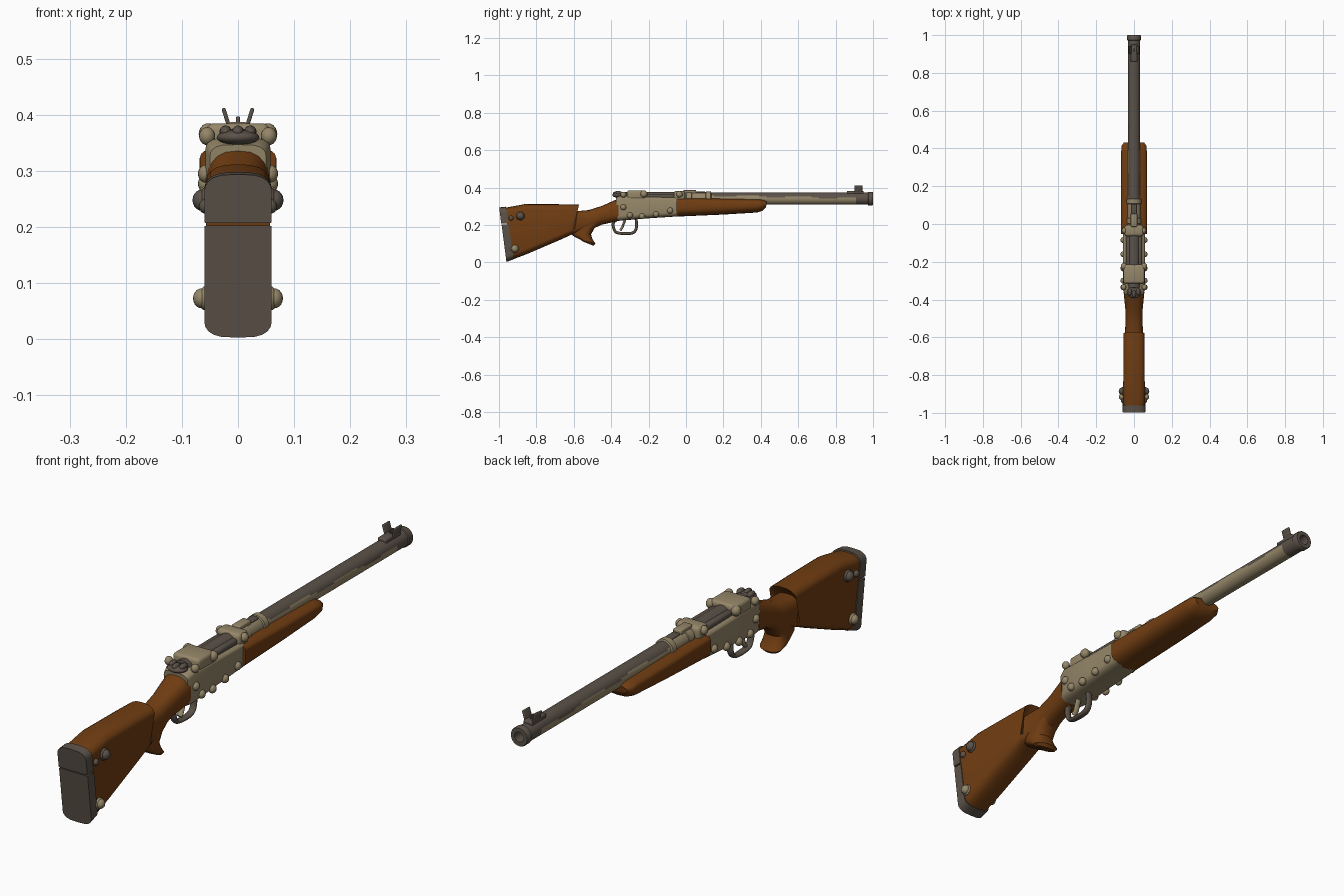
import bpy, bmesh, math
from mathutils import Matrix, Vector

if "Cube" in bpy.data.objects:
    bpy.data.objects.remove(bpy.data.objects["Cube"])


def material(name, rgb):
    m = bpy.data.materials.new(name)
    m.diffuse_color = (*rgb, 1)
    m.use_nodes = True
    m.node_tree.nodes["Principled BSDF"].inputs["Base Color"].default_value = m.diffuse_color
    return m


WOOD = material("walnut_wood", (0.165, 0.047, 0.006))
TAN = material("worn_tan_metal", (0.30, 0.24, 0.14))
GRAY = material("dark_gray_metal", (0.105, 0.084, 0.066))


def finish(bm, name, mats, angle=35):
    bmesh.ops.recalc_face_normals(bm, faces=bm.faces)
    me = bpy.data.meshes.new(name)
    bm.to_mesh(me)
    bm.free()
    ob = bpy.data.objects.new(name, me)
    bpy.context.collection.objects.link(ob)
    for m in mats:
        me.materials.append(m)
    bpy.ops.object.select_all(action='DESELECT')
    bpy.context.view_layer.objects.active = ob
    ob.select_set(True)
    bpy.ops.object.shade_smooth_by_angle(angle=math.radians(angle))
    return ob


def loft(name, mat, sections, n=10, power=0.75):
    """Skin rounded sections: (y_top, z_top, y_bottom, z_bottom, half_width, cap_top, cap_bottom)."""
    bm = bmesh.new()
    rings = []
    for yt, zt, yb, zb, hw, ct, cb in sections:
        top, bot = Vector((0, yt, zt)), Vector((0, yb, zb))
        axis = (top - bot).normalized()
        ring = []
        for end, cap, s in ((top, ct, -1), (bot, cb, 1)):
            for i in range(n + 1):
                a = math.pi * i / n
                c = math.cos(a) * -s
                x = math.copysign(abs(c) ** power, c) * hw
                p = end + axis * s * cap * (1 - math.sin(a))
                ring.append(bm.verts.new((x, p.y, p.z)))
        rings.append(ring)
    k = len(rings[0])
    for a, b in zip(rings, rings[1:]):
        for i in range(k):
            bm.faces.new((a[i], a[(i + 1) % k], b[(i + 1) % k], b[i]))
    bm.faces.new(rings[0])
    bm.faces.new(rings[-1])
    return finish(bm, name, [mat])


def lathe(name, mats, profile, z, n=28, rule=None):
    """Turn a (y, radius) profile about the y direction at height z."""
    bm = bmesh.new()
    rings = [[bm.verts.new((r * math.cos(2 * math.pi * i / n), y, z + r * math.sin(2 * math.pi * i / n)))
              for i in range(n)] for y, r in profile]
    for a, b in zip(rings, rings[1:]):
        for i in range(n):
            f = bm.faces.new((a[i], a[(i + 1) % n], b[(i + 1) % n], b[i]))
            if rule:
                f.material_index = rule(f.calc_center_median())
    bm.faces.new(rings[0])
    bm.faces.new(rings[-1]).material_index = len(mats) - 1
    return finish(bm, name, mats)


def box(name, mat, loc, size, bevel=0.006, rot=(0, 0, 0)):
    bm = bmesh.new()
    bmesh.ops.create_cube(bm, size=1)
    bmesh.ops.scale(bm, vec=size, verts=bm.verts)
    bmesh.ops.bevel(bm, geom=bm.edges[:], offset=bevel, segments=3, profile=0.5, affect='EDGES')
    ob = finish(bm, name, [mat])
    ob.location, ob.rotation_euler = loc, rot
    return ob


def ball(name, mat, loc, radii):
    bm = bmesh.new()
    bmesh.ops.create_uvsphere(bm, u_segments=16, v_segments=10, radius=1)
    bmesh.ops.scale(bm, vec=radii, verts=bm.verts)
    bmesh.ops.translate(bm, vec=loc, verts=bm.verts)
    return finish(bm, name, [mat], 60)


def tube(name, mat, pts, r, closed=False):
    cu = bpy.data.curves.new(name, 'CURVE')
    cu.dimensions, cu.bevel_depth, cu.bevel_resolution, cu.use_fill_caps = '3D', r, 3, True
    sp = cu.splines.new('NURBS')
    sp.points.add(len(pts) - 1)
    for p, (y, z) in zip(sp.points, pts):
        p.co = (0, y, z, 1)
    sp.use_endpoint_u, sp.use_cyclic_u, sp.order_u, sp.resolution_u = not closed, closed, 3, 6
    ob = bpy.data.objects.new(name, cu)
    ob.scale.x = 1.7
    bpy.context.collection.objects.link(ob)
    cu.materials.append(mat)
    return ob


# Butt stock with raised comb and wrist
loft("butt_stock", WOOD, [
    (-0.968, 0.292, -0.932, 0.014, 0.057, 0.03, 0.03),
    (-0.86, 0.312, -0.85, 0.045, 0.057, 0.03, 0.03),
    (-0.66, 0.311, -0.67, 0.122, 0.056, 0.03, 0.03),
    (-0.572, 0.309, -0.61, 0.15, 0.055, 0.03, 0.03),
    (-0.605, 0.272, -0.59, 0.15, 0.05, 0.035, 0.03),
    (-0.52, 0.28, -0.53, 0.165, 0.045, 0.05, 0.045),
    (-0.45, 0.302, -0.45, 0.202, 0.046, 0.045, 0.045),
    (-0.36, 0.342, -0.36, 0.222, 0.055, 0.05, 0.04)])

# Flared pistol grip (sections run front to back)
loft("pistol_grip", WOOD, [
    (-0.44, 0.215, -0.59, 0.22, 0.042, 0.05, 0.05),
    (-0.488, 0.185, -0.61, 0.17, 0.044, 0.045, 0.045),
    (-0.508, 0.15, -0.612, 0.148, 0.045, 0.045, 0.04),
    (-0.50, 0.125, -0.59, 0.134, 0.046, 0.04, 0.04),
    (-0.484, 0.10, -0.565, 0.122, 0.046, 0.035, 0.035),
    (-0.495, 0.089, -0.55, 0.111, 0.036, 0.025, 0.025)])

# Butt pad in two pieces, leaving a thin groove
loft("butt_pad_lower", GRAY, [
    (-0.986, 0.203, -0.96, 0.003, 0.06, 0.001, 0.028),
    (-0.948, 0.203, -0.922, 0.016, 0.06, 0.001, 0.028)], power=0.6)
loft("butt_pad_upper", GRAY, [
    (-0.999, 0.294, -0.988, 0.207, 0.06, 0.03, 0.001),
    (-0.962, 0.298, -0.95, 0.207, 0.06, 0.03, 0.001)], power=0.6)

# Receiver body and the two bridges over the bolt
loft("receiver", TAN, [
    (-0.375, 0.347, -0.365, 0.222, 0.050, 0.02, 0.025),
    (-0.345, 0.36, -0.345, 0.224, 0.058, 0.02, 0.025),
    (-0.20, 0.352, -0.20, 0.236, 0.058, 0.015, 0.025),
    (-0.045, 0.35, -0.045, 0.246, 0.058, 0.015, 0.025)], power=0.5)
box("rear_bridge", TAN, (0, -0.265, 0.36), (0.112, 0.10, 0.05), 0.012)
box("front_bridge", TAN, (0, -0.035, 0.355), (0.10, 0.06, 0.055), 0.014)
lathe("bolt", [GRAY], [(-0.34, 0.02), (-0.335, 0.034), (-0.03, 0.034), (-0.025, 0.02)], 0.343)
box("bolt_cover", GRAY, (0, -0.14, 0.352), (0.086, 0.16, 0.03), 0.01)

# Forend
loft("forend", WOOD, [
    (-0.052, 0.346, -0.052, 0.245, 0.068, 0.022, 0.04),
    (0.20, 0.342, 0.20, 0.256, 0.069, 0.022, 0.04),
    (0.38, 0.338, 0.38, 0.267, 0.068, 0.02, 0.036),
    (0.415, 0.336, 0.41, 0.276, 0.066, 0.02, 0.03),
    (0.432, 0.326, 0.428, 0.296, 0.055, 0.012, 0.014)])

# Barrel: tan below, dark above, dark muzzle with a bore
rows = [(0.13 + 0.02 * i, 0.0325) for i in range(42)]
lathe("barrel", [TAN, GRAY],
      [(-0.06, 0.035), (0.03, 0.035), (0.10, 0.034)] + rows +
      [(0.972, 0.0325), (0.975, 0.036), (0.997, 0.036), (1.0, 0.034), (1.0, 0.019), (0.95, 0.017)],
      0.341, 32,
      lambda c: int(c.y > 0.91 or (c.y > 0.14 and c.z > 0.362 - 0.02 * c.y + 0.005 * math.sin(23 * c.y))))
lathe("barrel_band", [TAN], [(0.105, 0.034), (0.108, 0.0385), (0.132, 0.0385), (0.135, 0.034)], 0.341)
lathe("barrel_step", [TAN], [(0.0, 0.034), (0.003, 0.038), (0.03, 0.038), (0.033, 0.034)], 0.341)
box("rear_sight", TAN, (0, 0.02, 0.377), (0.035, 0.07, 0.02), 0.005)
box("barrel_top_plate", GRAY, (0, 0.08, 0.371), (0.03, 0.05, 0.014), 0.004)

# Front sight with splayed guard ears
box("front_sight_base", GRAY, (0, 0.905, 0.372), (0.036, 0.09, 0.022), 0.005)
box("front_sight_post", GRAY, (0, 0.92, 0.386), (0.007, 0.02, 0.022), 0.002)
for s, side in ((-1, "left"), (1, "right")):
    box(f"front_sight_ear_{side}", GRAY, (s * 0.020, 0.922, 0.392), (0.007, 0.042, 0.042), 0.003, (0, s * 0.3, 0))

# Safety lever behind the bolt
ball("safety_plate", GRAY, (0, -0.362, 0.360), (0.038, 0.032, 0.014))
for i, x in enumerate((-0.022, 0, 0.022)):
    ball(f"safety_lobe_{i}", GRAY, (x, -0.37 + 0.012 * abs(i - 1), 0.370), (0.011, 0.02, 0.011))

# Trigger guard and trigger
tube("trigger_guard", GRAY, [(-0.375, 0.225), (-0.395, 0.215), (-0.382, 0.165), (-0.36, 0.155), (-0.29, 0.153),
                             (-0.268, 0.17), (-0.262, 0.205), (-0.268, 0.235)], 0.008)
tube("trigger", TAN, [(-0.325, 0.23), (-0.335, 0.205), (-0.34, 0.185), (-0.352, 0.172)], 0.007)

# Studs on both sides: name, material, x, y, z, radius
studs = [("receiver_stud", TAN, 0.057, y, z, 0.016) for y, z in
         ((-0.30, 0.252), (-0.235, 0.247), (-0.16, 0.257), (-0.085, 0.277), (-0.335, 0.295))]
studs += [("rear_bridge_knob", TAN, 0.053, -0.225, 0.366, 0.019), ("rear_cap_knob", TAN, 0.055, -0.335, 0.362, 0.016),
          ("front_bridge_knob", TAN, 0.05, -0.035, 0.364, 0.017),
          ("stock_bolt_upper", GRAY, 0.064, -0.885, 0.248, 0.019), ("stock_pin", GRAY, 0.058, -0.935, 0.237, 0.013),
          ("stock_bolt_lower", TAN, 0.064, -0.915, 0.073, 0.018)]
for i, (name, mat, x, y, z, r) in enumerate(studs):
    for s, side in ((-1, "left"), (1, "right")):
        ball(f"{name}_{i}_{side}", mat, (s * x, y, z), (r * 0.9, r, r))
        if name.startswith("stock_bolt"):
            ball(f"{name}_washer_{side}", mat, (s * 0.059, y, z), (0.01, r * 1.2, r * 1.2))
